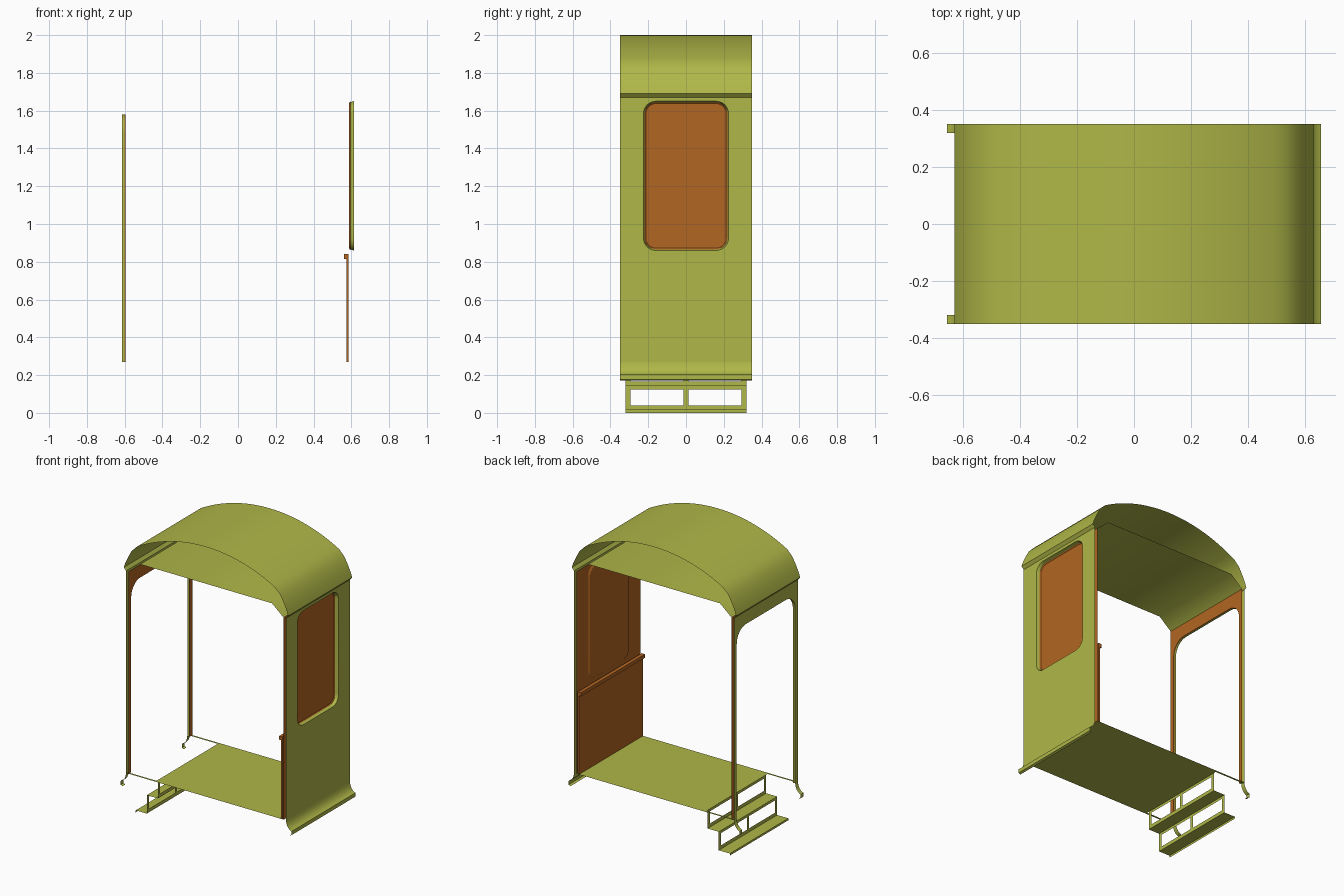
import bpy, bmesh
from math import sin, cos, pi, asin, sqrt

if "Cube" in bpy.data.objects:
    bpy.data.objects.remove(bpy.data.objects["Cube"])


def material(name, rgb):
    m = bpy.data.materials.new(name)
    m.use_nodes = True
    m.diffuse_color = (*rgb, 1)
    m.node_tree.nodes["Principled BSDF"].inputs["Base Color"].default_value = (*rgb, 1)
    return m


GREEN = material("olive green paint", (0.43, 0.475, 0.064))
BROWN = material("orange brown panel", (0.45, 0.133, 0.016))

HALF = 0.35      # half the depth of the section
OUT, INN = 0.613, 0.595   # outer and inner wall skins
FLOOR, EAVE = 0.27, 1.67
DOOR, HEAD = 0.32, 1.58   # door half width and top


def finish(name, bm, mat, angle=40):
    me = bpy.data.meshes.new(name)
    bm.to_mesh(me)
    bm.free()
    ob = bpy.data.objects.new(name, me)
    bpy.context.collection.objects.link(ob)
    me.materials.append(mat)
    bpy.ops.object.select_all(action='DESELECT')
    ob.select_set(True)
    bpy.context.view_layer.objects.active = ob
    bpy.ops.object.shade_smooth_by_angle(angle=angle * pi / 180)
    return ob


def strip(name, rows, mat, closed=False):
    """Skin a list of matching point rows."""
    bm = bmesh.new()
    grid = [[bm.verts.new(p) for p in row] for row in rows]
    n = len(rows[0])
    for a, b in zip(grid, grid[1:]):
        for i in range(n if closed else n - 1):
            j = (i + 1) % n
            bm.faces.new((a[i], a[j], b[j], b[i]))
    return finish(name, bm, mat)


def sweep(name, profile, y0, y1, mat):
    """Carry an (x, z) profile along y."""
    return strip(name, [[(x, y, z) for x, z in profile] for y in (y0, y1)], mat)


def at_x(x, loop):
    return [(x, y, z) for y, z in loop]


def sheet(name, x, loops, mat):
    """Flat plate at x, outlined by (y, z) loops; later loops are holes."""
    bm = bmesh.new()
    edges = []
    for loop in loops:
        vs = [bm.verts.new(p) for p in at_x(x, loop)]
        edges += [bm.edges.new((vs[i - 1], vs[i])) for i in range(len(vs))]
    bmesh.ops.triangle_fill(bm, edges=edges, use_beauty=True, normal=(1, 0, 0))
    return finish(name, bm, mat)


def box(name, x0, x1, y0, y1, z0, z1, mat):
    bm = bmesh.new()
    bmesh.ops.create_cube(bm, size=1)
    for v in bm.verts:
        v.co = (x1 if v.co.x > 0 else x0, y1 if v.co.y > 0 else y0,
                z1 if v.co.z > 0 else z0)
    return finish(name, bm, mat, 20)


def arc(cy, cz, r, start, steps=8):
    return [(cy + r * cos(start + pi / 2 * i / steps),
             cz + r * sin(start + pi / 2 * i / steps)) for i in range(steps + 1)]


def rounded(hw, z0, z1, r):
    c = hw - r
    return (arc(c, z1 - r, r, 0) + arc(-c, z1 - r, r, pi / 2)
            + arc(-c, z0 + r, r, pi) + arc(c, z0 + r, r, 3 * pi / 2))


def rect(y0, y1, z0, z1):
    return [(y0, z0), (y1, z0), (y1, z1), (y0, z1)]


# Arched roof with rounded shoulders and drip lips
RISE, SPAN = 0.14, 0.53
R = (SPAN ** 2 + RISE ** 2) / (2 * RISE)
A = asin(SPAN / R)
arch = [(R * sin(A * t / 12), 2 - R + R * cos(A * t / 12)) for t in range(-12, 13)]
shoulder = [(0.57, 1.82), (0.6, 1.765), (0.62, 1.72), (0.63, 1.69), (OUT, EAVE)]
sweep("roof", [(-x, z) for x, z in reversed(shoulder)] + arch + shoulder,
      -HALF, HALF, GREEN)

# Flat ceiling with sloped sides
sweep("ceiling", [(-INN, EAVE), (-0.505, 1.745), (0.505, 1.745), (INN, EAVE)],
      -HALF, HALF, GREEN)

# Window wall
window = rounded(0.225, 0.86, 1.65, 0.065)
window_mid = rounded(0.219, 0.866, 1.644, 0.06)
window_in = rounded(0.213, 0.872, 1.638, 0.055)
wall = rect(-HALF, HALF, FLOOR, EAVE)
sheet("window_wall_outer", OUT, [wall, window], GREEN)
sheet("window_wall_inner", INN, [wall, window], BROWN)
strip("window_rim", [at_x(OUT, window), at_x(0.592, window_mid)], GREEN, True)
strip("window_seal", [at_x(0.592, window_mid), at_x(0.587, window_in)], BROWN, True)
strip("window_inner_trim", [at_x(INN, window), at_x(0.587, window_in)], BROWN, True)
sheet("window_blind", 0.587, [window_in], BROWN)
box("lower_panel", 0.575, 0.585, -HALF, HALF, FLOOR, 0.825, BROWN)
box("panel_rail", 0.56, 0.585, -HALF, HALF, 0.815, 0.84, BROWN)

# Door wall: opening with rounded top corners
r = 0.1
opening = ([(DOOR, FLOOR)] + arc(DOOR - r, HEAD - r, r, 0)
           + arc(r - DOOR, HEAD - r, r, pi / 2) + [(-DOOR, FLOOR)])
frame = opening + [(-HALF, FLOOR), (-HALF, EAVE), (HALF, EAVE), (HALF, FLOOR)]
sheet("door_wall_outer", -OUT, [frame], GREEN)
sheet("door_wall_inner", -INN, [frame], BROWN)
strip("door_rim", [at_x(-OUT, opening), at_x(-0.6, opening)], GREEN)
strip("door_inner_trim", [at_x(-0.6, opening), at_x(-INN, opening)], BROWN)

# Flared skirt below the wall and the door posts
skirt = [(OUT, FLOOR), (0.616, 0.25), (0.625, 0.228), (0.64, 0.211),
         (0.655, 0.204), (0.655, 0.178), (0.64, 0.172)]
sweep("wall_skirt", skirt, -HALF, HALF, GREEN)
for side, s in (("front", -1), ("back", 1)):
    sweep(side + "_post_skirt", [(-x, z) for x, z in skirt], s * DOOR, s * HALF, GREEN)

# Floor with a stairwell cut at the door
STAIR = -0.39
sweep("floor", [(STAIR, FLOOR), (INN, FLOOR)], -HALF, HALF, GREEN)
for side, s in (("front", -1), ("back", 1)):
    sweep(side + "_floor_strip", [(-OUT, FLOOR), (STAIR, FLOOR)],
          s * (HALF - 0.015), s * HALF, GREEN)

# Two steps, each an open riser frame over a tread with a lip
RISER, GOING = 0.128, 0.085
for i, name in enumerate(("upper", "lower")):
    x, top = STAIR - i * GOING, FLOOR - i * RISER
    low = top - RISER
    bars = [rect(-DOOR, DOOR, top - 0.018, top), rect(-DOOR, DOOR, low, low + 0.025)]
    bars += [rect(c - 0.0125, c + 0.0125, low + 0.025, top - 0.018)
             for c in (-DOOR + 0.0125, 0, DOOR - 0.0125)]
    for k, bar in enumerate(bars):
        sheet(f"{name}_riser_bar_{k + 1}", x, [bar], GREEN)
    sweep(name + "_tread", [(x, low), (x - GOING, low), (x - GOING, low - 0.014)],
          -DOOR, DOOR, GREEN)
